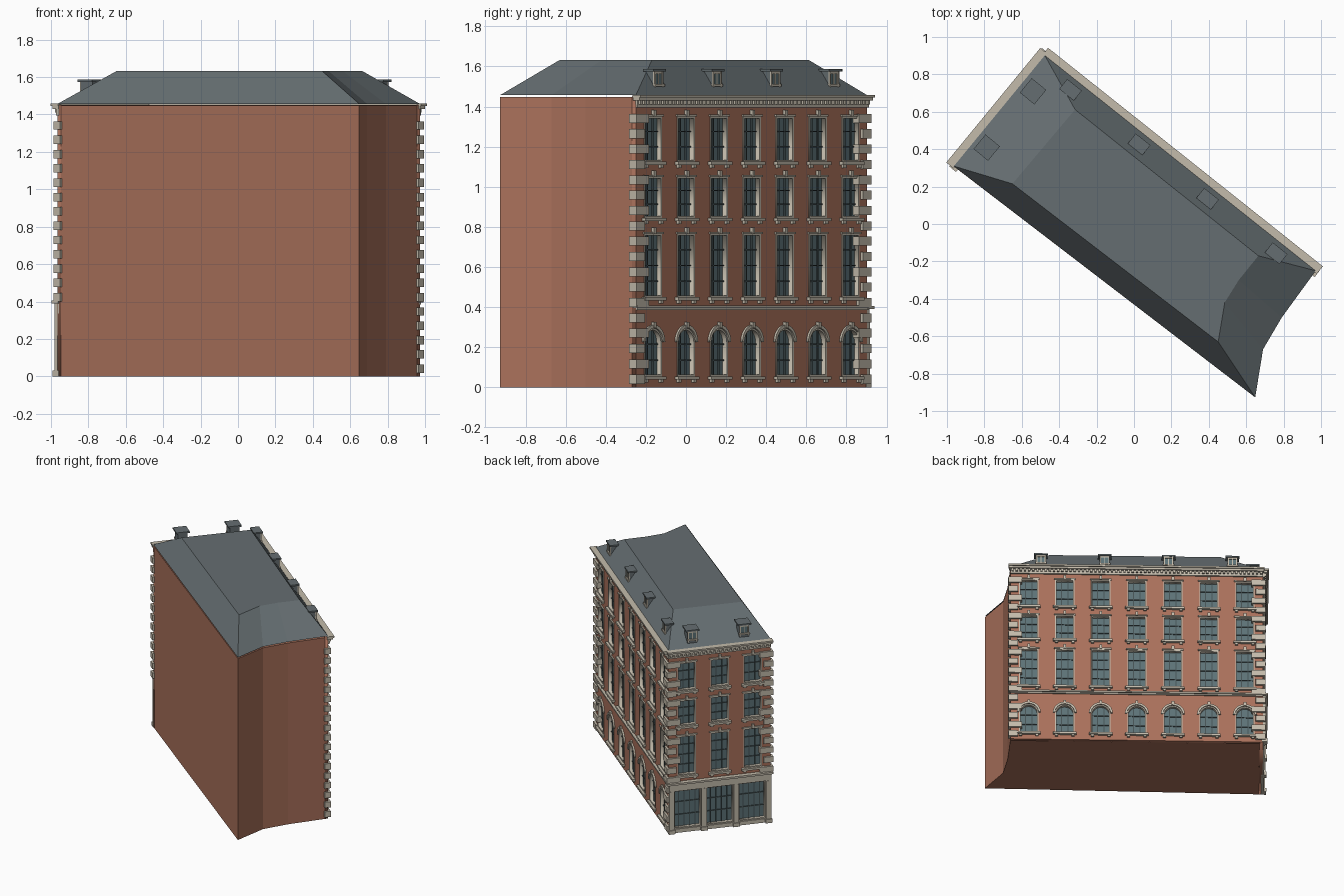
import bpy, bmesh, math
from mathutils import Vector, Matrix

if "Cube" in bpy.data.objects:
    bpy.data.objects.remove(bpy.data.objects["Cube"])


def material(name, r, g, b):
    m = bpy.data.materials.new(name)
    m.diffuse_color = (r, g, b, 1)
    m.use_nodes = True
    m.node_tree.nodes["Principled BSDF"].inputs["Base Color"].default_value = m.diffuse_color
    return m


BRICK = material("brick", 0.40, 0.165, 0.105)
STONE = material("stone", 0.55, 0.50, 0.41)
SLATE = material("slate", 0.13, 0.155, 0.165)
GLASS = material("glass", 0.11, 0.17, 0.185)
BARS = material("bars", 0.06, 0.085, 0.09)

# Footprint corners, counted clockwise seen from above
A, B, C = Vector((-0.965, 0.31)), Vector((-0.478, 0.903)), Vector((0.972, -0.25))
SIDE = [Vector((0.79, -0.50)), Vector((0.69, -0.67)), Vector((0.648, -0.927))]
REC = 0.025  # window recess depth


def add_object(name, mesh, mat, M=Matrix()):
    ob = bpy.data.objects.new(name, mesh)
    bpy.context.collection.objects.link(ob)
    mesh.materials.clear()
    mesh.materials.append(mat)
    ob.matrix_world = M
    return ob


def loft(name, low, z0, high, z1, mat):
    """Closed solid between two outlines with equal point counts."""
    bm = bmesh.new()
    lo = [bm.verts.new((p[0], p[1], z0)) for p in low]
    hi = [bm.verts.new((p[0], p[1], z1)) for p in high]
    n = len(lo)
    bm.faces.new(lo)
    bm.faces.new(hi)
    for i in range(n):
        j = (i + 1) % n
        bm.faces.new((lo[i], lo[j], hi[j], hi[i]))
    bmesh.ops.recalc_face_normals(bm, faces=bm.faces)
    mesh = bpy.data.meshes.new(name)
    bm.to_mesh(mesh)
    add_object(name, mesh, mat)


def boxes(name, items, mat, M):
    """Many boxes (u0, u1, v0, v1, w0, w1) in a facade frame as one object."""
    bm = bmesh.new()
    for u0, u1, v0, v1, w0, w1 in items:
        T = Matrix.Translation(((u0 + u1) / 2, (v0 + v1) / 2, (w0 + w1) / 2))
        S = Matrix.Diagonal((u1 - u0, v1 - v0, w1 - w0, 1))
        bmesh.ops.create_cube(bm, size=1, matrix=T @ S)
    mesh = bpy.data.meshes.new(name)
    bm.to_mesh(mesh)
    add_object(name, mesh, mat, M)


def plate(name, outlines, w0, w1, mat, M):
    """Filled, extruded outlines; nested outlines become holes."""
    cu = bpy.data.curves.new(name, 'CURVE')
    cu.dimensions, cu.fill_mode, cu.extrude = '2D', 'BOTH', (w1 - w0) / 2
    for pts in outlines:
        s = cu.splines.new('POLY')
        s.points.add(len(pts) - 1)
        for p, (u, v) in zip(s.points, pts):
            p.co = (u, v, 0, 1)
        s.use_cyclic_u = True
    tmp = bpy.data.objects.new(name + "_curve", cu)
    bpy.context.collection.objects.link(tmp)
    dg = bpy.context.evaluated_depsgraph_get()
    mesh = bpy.data.meshes.new_from_object(tmp.evaluated_get(dg))
    bpy.data.objects.remove(tmp)
    add_object(name, mesh, mat, M @ Matrix.Translation((0, 0, (w0 + w1) / 2)))


def arc(u, v, r, n=12):
    return [(u + r * math.cos(math.pi * i / n), v + r * math.sin(math.pi * i / n)) for i in range(n + 1)]


def opening(win, inset=0):
    u, w, v0, v1, arched = win
    h = w / 2 - inset
    if arched:
        return [(u - h, v0 + inset), (u + h, v0 + inset)] + arc(u, v1 - w / 2, h)
    return [(u - h, v0 + inset), (u + h, v0 + inset), (u + h, v1 - inset), (u - h, v1 - inset)]


def facade(name, p, q, centres, shop, dormers, dormer_depth):
    d = q - p
    L = d.length
    d.normalize()
    n = Vector((d.y, -d.x))
    M = Matrix(((d.x, 0, n.x, p.x), (d.y, 0, n.y, p.y), (0, 1, 0, 0), (0, 0, 0, 1)))
    W = 0.14
    upper = [(u, W, v0, v1, False) for u in centres for v0, v1 in ((0.45, 0.765), (0.845, 1.05), (1.125, 1.35))]
    stone = []
    if shop:
        # shopfront bays, pilasters and fascia
        bay = (L - 0.04) / 3
        ground = [(0.02 + bay * (i + 0.5), bay - 0.035, 0.03, 0.335, False) for i in range(3)]
        for i in range(4):
            u = 0.02 + bay * i
            stone += [(u - 0.0195, u + 0.0195, 0, 0.335, -0.01, 0.022),
                      (u - 0.025, u + 0.025, 0, 0.03, -0.01, 0.03)]
        stone += [(0, L, 0.335, 0.39, -0.01, 0.02), (-0.02, L + 0.01, 0.39, 0.405, -0.01, 0.035),
                  (0, L, 0, 0.03, -0.01, 0.012)]
    else:
        ground = [(u, W, 0.055, 0.295, True) for u in centres]
        stone += [(0, L, 0.385, 0.395, -0.01, 0.01), (-0.01, L + 0.01, 0.395, 0.407, -0.01, 0.02)]
        plate(name + "_arch_trims",
              [arc(u, 0.225, 0.087) + arc(u, 0.225, 0.071)[::-1] for u in centres], -0.005, 0.012, STONE, M)
        for u in centres:
            stone.append((u - 0.01, u + 0.01, 0.295, 0.325, -0.005, 0.018))
    wins = upper + ground

    # brick skin with window holes, frames and glass
    plate(name + "_wall", [[(0, 0), (L, 0), (L, 1.45), (0, 1.45)]] + [opening(x) for x in wins], -REC, 0, BRICK, M)
    frames = []
    for x in wins:
        frames += [opening(x), opening(x, 0.009)]
    plate(name + "_window_frames", frames, -REC, 0.004, STONE, M)
    boxes(name + "_glass", [(u - w / 2, u + w / 2, v0, v1, -REC - 0.004, -REC + 0.003)
                            for u, w, v0, v1, _ in wins], GLASS, M)
    bars = []
    for u, w, v0, v1, _ in wins:
        cols = 5 if w > 0.18 else 3
        rows = 4 if v1 - v0 > 0.31 else 3
        for i in range(1, cols):
            x = u - w / 2 + w * i / cols
            bars.append((x - 0.003, x + 0.003, v0, v1 - 0.008, -REC, -0.014))
        for i in range(1, rows):
            z = v0 + (v1 - v0) * i / rows
            bars.append((u - w / 2, u + w / 2, z - 0.003, z + 0.003, -REC, -0.015))
    boxes(name + "_glazing_bars", bars, BARS, M)

    # sills with brackets, lintels with keystones
    for u, w, v0, v1, arched in (upper if shop else wins):
        stone.append((u - 0.085, u + 0.085, v0 - 0.016, v0, -0.01, 0.022))
        for s in (-0.06, 0.06):
            stone.append((u + s - 0.011, u + s + 0.011, v0 - 0.031, v0 - 0.016, -0.01, 0.014))
        if not arched:
            stone += [(u - 0.078, u + 0.078, v1, v1 + 0.01, -0.01, 0.01),
                      (u - 0.01, u + 0.01, v1, v1 + 0.032, -0.01, 0.016)]
    boxes(name + "_stone_trim", stone, STONE, M)

    # quoins at both corners
    quoins = []
    for i in range(18):
        z = 0.018 + i * 0.0765
        if shop and z < 0.40:
            continue
        q_len = 0.085 if i % 2 else 0.055
        quoins += [(-0.016, q_len, z, z + 0.045, -0.03, 0.016),
                   (L - q_len, L + 0.016, z, z + 0.045, -0.03, 0.016)]
    boxes(name + "_quoins", quoins, STONE, M)

    # cornice with dentils
    cornice = [(0, L, 1.395, 1.41, -0.01, 0.012), (0, L, 1.41, 1.43, -0.01, 0.01),
               (-0.01, L + 0.005, 1.43, 1.445, -0.01, 0.032), (-0.015, L + 0.01, 1.445, 1.458, -0.01, 0.042)]
    count = int(L / 0.03)
    for i in range(count):
        u = (i + 0.5) * L / count
        cornice.append((u - 0.008, u + 0.008, 1.41, 1.43, 0, 0.024))
    boxes(name + "_cornice", cornice, STONE, M)

    # dormers
    back = -0.025 - dormer_depth
    boxes(name + "_dormer_roofs", [(u - 0.05, u + 0.05, 1.575, 1.587, back, -0.025) for u in dormers], SLATE, M)
    boxes(name + "_dormer_bodies", [(u - 0.036, u + 0.036, 1.47, 1.575, back + 0.008, -0.038)
                                    for u in dormers], SLATE, M)
    boxes(name + "_dormer_glass", [(u - 0.028, u + 0.028, 1.51, 1.568, -0.04, -0.036) for u in dormers], GLASS, M)
    trim = []
    for u in dormers:
        trim += [(u - 0.036, u - 0.026, 1.49, 1.575, -0.042, -0.03), (u + 0.026, u + 0.036, 1.49, 1.575, -0.042, -0.03),
                 (u - 0.036, u + 0.036, 1.563, 1.575, -0.042, -0.031), (u - 0.04, u + 0.04, 1.5, 1.512, -0.042, -0.026),
                 (u - 0.003, u + 0.003, 1.51, 1.565, -0.042, -0.033)]
    boxes(name + "_dormer_frames", trim, STONE, M)
    return n


L1, L2 = (B - C).length, (A - B).length
n1 = facade("long_front", C, B, [L1 / 2 + (i - 3) * 0.264 for i in range(7)], False,
            [L1 / 2 + (i - 1.5) * 0.468 for i in range(4)], 0.068)
n2 = facade("short_front", B, A, [L2 / 2 + (i - 1) * 0.248 for i in range(3)], True,
            [L2 / 2 - 0.195, L2 / 2 + 0.195], 0.1)

# Solid body behind the two brick skins, with plain party walls
core = [A - n2 * REC, B - (n1 + n2) * REC, C - n1 * REC] + SIDE
loft("building_core", core, 0, core, 1.448, BRICK)

# Hipped roof with a flat top
top = [(-0.65, 0.215), (-0.315, 0.612), (0.665, -0.17), (0.56, -0.30), (0.485, -0.42), (0.45, -0.63)]
loft("roof", [A, B, C] + SIDE, 1.457, top, 1.632, SLATE)
